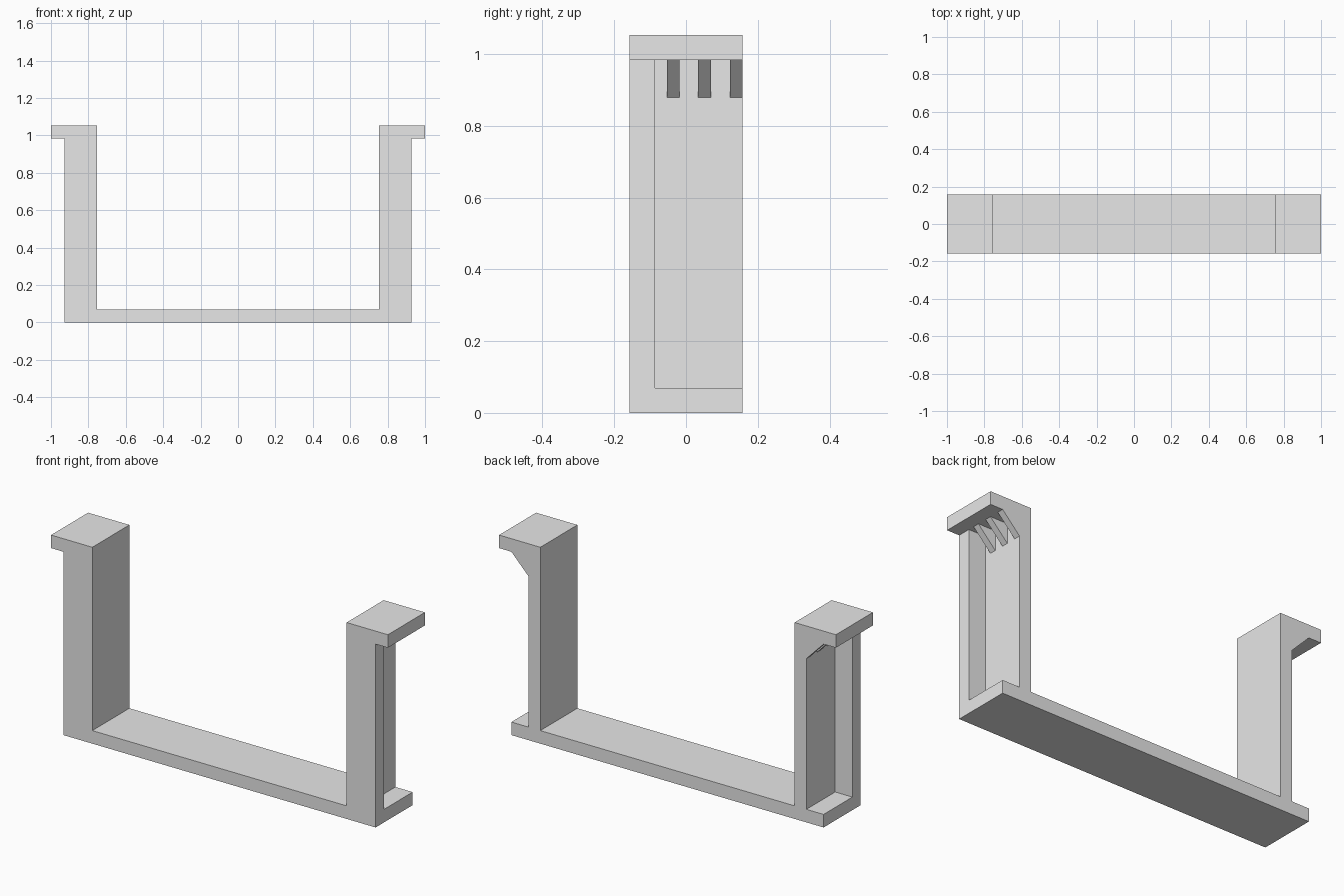
import bpy
import bmesh

if "Cube" in bpy.data.objects:
    bpy.data.objects.remove(bpy.data.objects["Cube"], do_unlink=True)

# Main dimensions
INNER, OUTER, LIP = 0.755, 0.927, 1.0     # half widths
T = 0.07                                  # wall thickness
HEIGHT = 1.054
DEPTH = 0.157                             # half depth
WALL = INNER + T
SHELF = HEIGHT - T
RIB_WIDTH = 0.035

grey = bpy.data.materials.new("light_grey")
grey.use_nodes = True
grey.diffuse_color = (0.8, 0.8, 0.8, 1)
grey.node_tree.nodes["Principled BSDF"].inputs["Base Color"].default_value = (0.8, 0.8, 0.8, 1)


def extrude_profile(name, profile, y0, y1):
    """Extrude an x-z outline from y0 to y1."""
    bm = bmesh.new()
    face = bm.faces.new([bm.verts.new((x, y0, z)) for x, z in profile])
    result = bmesh.ops.extrude_face_region(bm, geom=[face])
    moved = [v for v in result["geom"] if isinstance(v, bmesh.types.BMVert)]
    bmesh.ops.translate(bm, verts=moved, vec=(0, y1 - y0, 0))
    bmesh.ops.recalc_face_normals(bm, faces=bm.faces)
    mesh = bpy.data.meshes.new(name)
    bm.to_mesh(mesh)
    bm.free()
    mesh.materials.append(grey)
    obj = bpy.data.objects.new(name, mesh)
    bpy.context.collection.objects.link(obj)
    return obj


# U-shaped bracket with outward lips: half outline, then mirrored
half = [(OUTER, 0), (OUTER, T), (WALL, T), (WALL, SHELF),
        (LIP, SHELF), (LIP, HEIGHT), (INNER, HEIGHT), (INNER, T)]
outline = half + [(-x, z) for x, z in reversed(half)]
extrude_profile("bracket_frame", outline, -DEPTH, DEPTH)

for side, s in (("left", 1), ("right", -1)):
    # Front panel closing the channel beside each upright
    panel = [(s * WALL, T), (s * OUTER, T), (s * OUTER, SHELF), (s * WALL, SHELF)]
    extrude_profile(side + "_front_panel", panel, -DEPTH, -DEPTH + T)

    # Three triangular ribs under each lip
    rib = [(s * WALL, SHELF), (s * OUTER, SHELF), (s * WALL, SHELF - 0.105)]
    for i, y in enumerate((-0.053, 0.034, DEPTH - RIB_WIDTH)):
        extrude_profile(f"{side}_rib_{i + 1}", rib, y, y + RIB_WIDTH)
